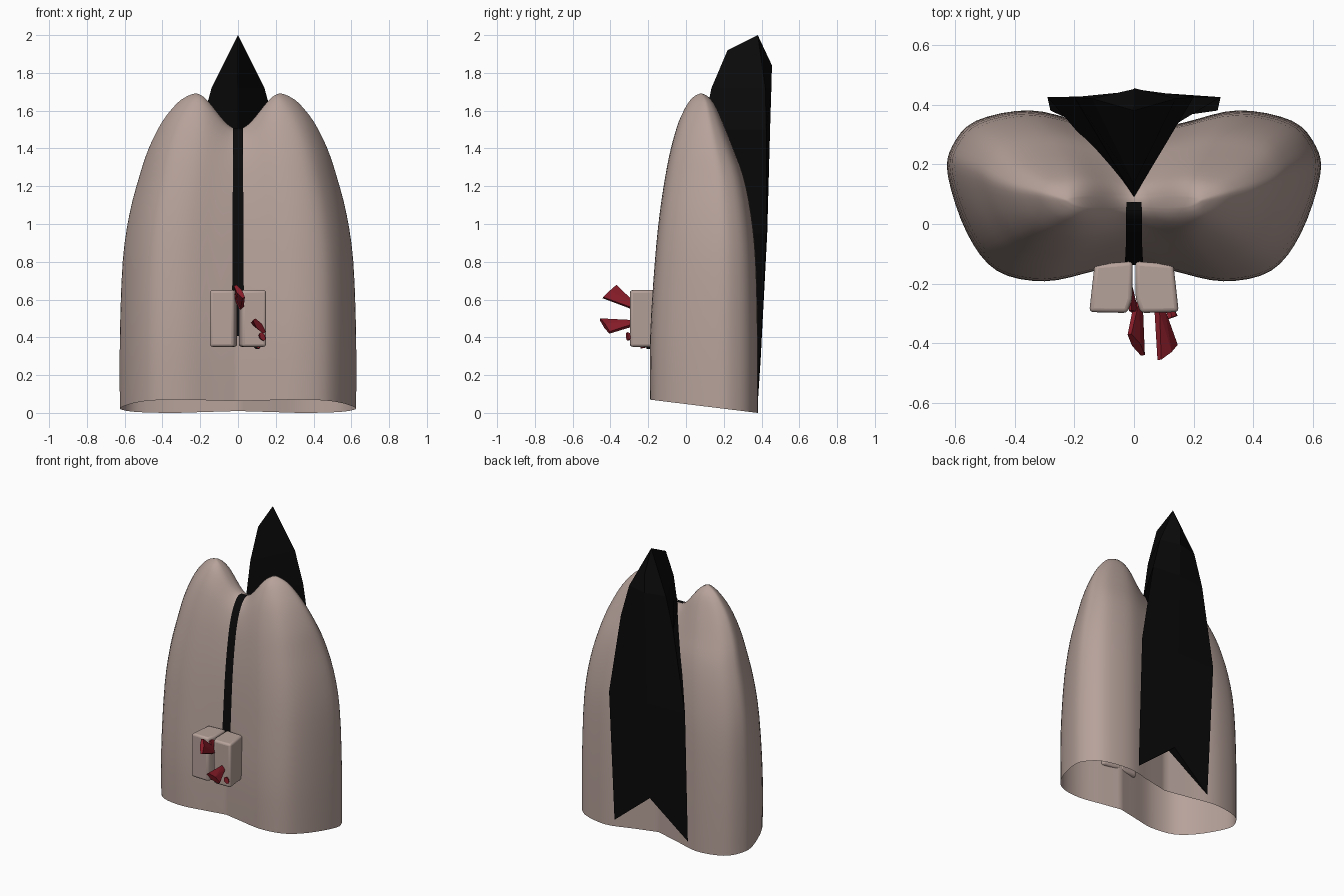
import bpy, bmesh, math
from mathutils import Vector

if "Cube" in bpy.data.objects:
    bpy.data.objects.remove(bpy.data.objects["Cube"])


def material(name, color):
    m = bpy.data.materials.new(name)
    m.use_nodes = True
    m.diffuse_color = (*color, 1)
    bsdf = next(n for n in m.node_tree.nodes if n.type == 'BSDF_PRINCIPLED')
    bsdf.inputs["Base Color"].default_value = (*color, 1)
    bsdf.inputs["Roughness"].default_value = 0.8
    return m


SKIN = material("dusty pink", (0.47, 0.36, 0.325))
BLACK = material("black", (0.003, 0.003, 0.003))
RED = material("dark red", (0.25, 0.012, 0.022))


def finish(name, bm, mat, smooth=None):
    bmesh.ops.remove_doubles(bm, verts=bm.verts, dist=0.0005)
    bmesh.ops.recalc_face_normals(bm, faces=bm.faces)
    mesh = bpy.data.meshes.new(name)
    bm.to_mesh(mesh)
    bm.free()
    ob = bpy.data.objects.new(name, mesh)
    bpy.context.collection.objects.link(ob)
    mesh.materials.append(mat)
    if smooth:
        bpy.ops.object.select_all(action='DESELECT')
        ob.select_set(True)
        bpy.context.view_layer.objects.active = ob
        bpy.ops.object.shade_smooth_by_angle(angle=math.radians(smooth))
    return ob


def catmull(pts, steps):
    """Smooth open curve through tuples of any length."""
    out = []
    for i in range(len(pts) - 1):
        p = [pts[max(i - 1, 0)], pts[i], pts[i + 1], pts[min(i + 2, len(pts) - 1)]]
        for s in range(steps):
            t = s / steps
            out.append(tuple(
                b + 0.5 * t * (c - a + t * (2*a - 5*b + 4*c - d + t * (3*(b - c) + d - a)))
                for a, b, c, d in zip(*p)))
    return out + [tuple(pts[-1])]


# Body: half outline from front centre, round the side, to back centre
half = catmull([(0, -.125), (.13, -.155), (.3, -.19), (.46, -.155), (.56, -.03), (.624, .16),
                (.61, .26), (.53, .345), (.35, .38), (.17, .34), (0, .30)], 4)
H = len(half) - 1
outline = half + [(-x, y) for x, y in half[-2:0:-1]]
# Height, half width, front y, back y
levels = catmull([(0, .622, -.19, .38), (.4, .622, -.19, .38), (.8, .607, -.165, .37),
                  (1.05, .572, -.14, .345), (1.25, .52, -.11, .305), (1.4, .47, -.08, .25),
                  (1.54, .40, -.04, .195), (1.64, .32, .005, .15), (1.68, .26, .035, .115),
                  (1.692, .22, .055, .09)], 3)


def body_point(p, level):
    z, w, yf, yb = level
    f = (p[1] + .19) / .57
    x, y = p[0] / .624 * w, yf + f * (yb - yf)
    fade = min(max((z - .9) / .79, 0), 1) ** 2
    dip = .19 * math.cos(math.pi / 2 * min(abs(x) / .23, 1)) ** 2
    rim = .07 * (1 - f) * max(0, 1 - z / .4)
    return Vector((x, y, z - dip * fade + rim))


bm = bmesh.new()
rings = [[bm.verts.new(body_point(p, lv)) for p in outline] for lv in levels]
n = len(outline)
for a, b in zip(rings, rings[1:]):
    for i in range(n):
        j = (i + 1) % n
        bm.faces.new((a[i], a[j], b[j], b[i]))
# Close the saddle-shaped top by joining front and back edges
top = rings[-1]
for side in (1, -1):
    for k in range(H // 2):
        ids = [side * k % n, side * (k + 1) % n, side * (H - k - 1) % n, side * (H - k) % n]
        quad = list(dict.fromkeys(top[i] for i in ids))
        bm.faces.new(quad)
finish("body_shell", bm, SKIN, 60)

# Front strap following the centre groove and over the saddle
path = [body_point(half[0], lv) for lv in levels if lv[0] > .3]
path.append(body_point(half[-1], levels[-1]))
bm = bmesh.new()
rows = []
for c in path:
    w = .034 - .008 * c.z / 1.5
    rows.append([bm.verts.new((s * w, c.y - .012, c.z + .006)) for s in (-1, 1)])
for a, b in zip(rows, rows[1:]):
    bm.faces.new((a[0], a[1], b[1], b[0]))
finish("front_strap", bm, BLACK)

# Back fin: side z, front z, back z, half width, side y, back y, front y
fin = [(.05, .28, .28, .28, .38, .395, .34),
       (.95, .95, .95, .29, .425, .43, .25),
       (1.5, 1.5, 1.5, .2, .425, .445, .09),
       (1.72, 1.72, 1.72, .14, .42, .452, .135),
       (2.0, 1.92, 1.84, 0, .38, .455, .22)]
bm = bmesh.new()
rings = [[bm.verts.new(v) for v in ((0, yf, zf), (w, ys, zs), (0, yb, zb), (-w, ys, zs))]
         for zs, zf, zb, w, ys, yb, yf in fin]
for a, b in zip(rings, rings[1:]):
    for i in range(4):
        j = (i + 1) % 4
        bm.faces.new((a[i], a[j], b[j], b[i]))
for tri in ((0, 1, 2), (0, 2, 3)):
    bm.faces.new([rings[0][i] for i in tri])
finish("back_fin", bm, BLACK)

# Pouch: two rounded halves with a groove between them
profile = [(.004, -.125), (.132, -.135), (.15, -.295), (.022, -.298), (.006, -.25)]
for name, s in (("pouch_left", 1), ("pouch_right", -1)):
    bm = bmesh.new()
    base = bm.faces.new([bm.verts.new((s * x, y, .35)) for x, y in profile])
    grown = bmesh.ops.extrude_face_region(bm, geom=[base])["geom"]
    bmesh.ops.translate(bm, vec=(0, 0, .3),
                        verts=[g for g in grown if isinstance(g, bmesh.types.BMVert)])
    ob = finish(name, bm, SKIN, 40)
    bev = ob.modifiers.new("rounding", 'BEVEL')
    bev.width, bev.segments = .014, 3


# Red shards: thin wedges flaring from a narrow root
def shard(name, root, tip_a, tip_b, thick, mat=RED):
    root, a, b = Vector(root), Vector(tip_a), Vector(tip_b)
    side = (a - root).cross(b - root).normalized() * thick
    edge = (b - a) * .14
    bm = bmesh.new()
    for p, k in ((root - edge, .8), (root + edge, .8), (a, .6), (b, .6), ((a + b) / 2, 1.3)):
        for s in (-1, 1):
            bm.verts.new(p + side * k * s)
    bmesh.ops.convex_hull(bm, input=bm.verts)
    finish(name, bm, mat)


shard("upper_shard", (.015, -.27, .56), (-.015, -.37, .675), (.03, -.44, .61), .012)
shard("groove_shard", (-.025, -.165, .63), (-.012, -.29, .63), (.012, -.3, .55), .008)
shard("lower_shard", (.085, -.285, .475), (.085, -.455, .495), (.14, -.405, .425), .014)
shard("small_shard", (.115, -.27, .40), (.12, -.315, .425), (.14, -.31, .385), .012)
shard("bottom_shard", (.10, -.19, .36), (.09, -.24, .375), (.115, -.24, .345), .012)
shard("bottom_stud", (.10, -.17, .345), (.085, -.21, .352), (.115, -.21, .342), .008, BLACK)
